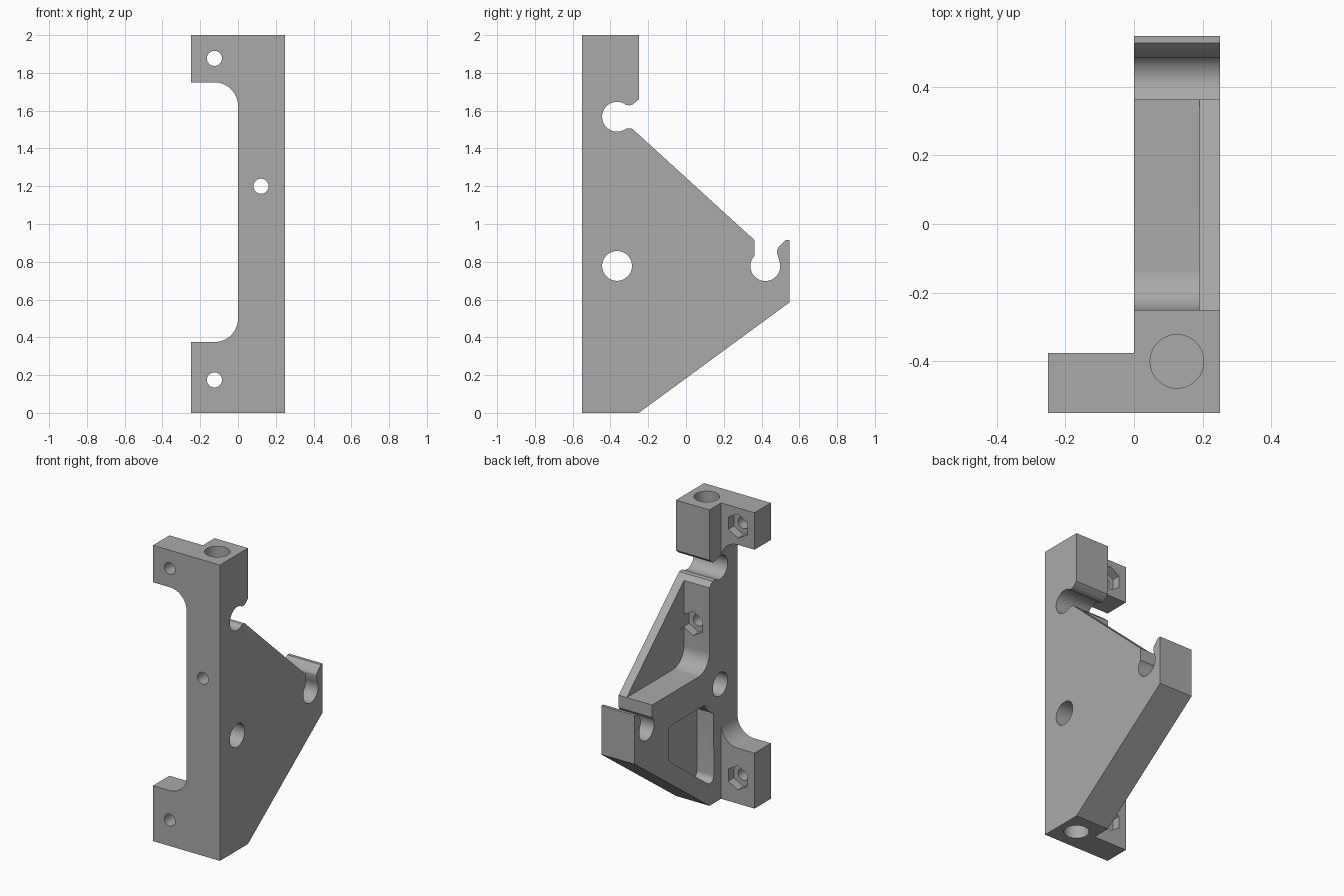
import bpy, bmesh
from math import sin, cos, radians

old = bpy.data.objects.get("Cube")
if old:
    bpy.data.objects.remove(old, do_unlink=True)

grey = bpy.data.materials.new("plain grey")
grey.use_nodes = True
colour = (0.4, 0.4, 0.4, 1)
grey.diffuse_color = colour
grey.node_tree.nodes["Principled BSDF"].inputs["Base Color"].default_value = colour


def arc(u, v, r, start, end, steps=24):
    """Points on an arc, angles in degrees."""
    angles = [radians(start + (end - start) * i / steps) for i in range(steps + 1)]
    return [(u + r * cos(a), v + r * sin(a)) for a in angles]


def circle(u, v, r, sides=48, turn=0):
    return arc(u, v, r, turn, turn + 360, sides)[:-1]


def prism(name, points, axis, lo, hi):
    """Extrude a flat profile along the given axis from lo to hi."""
    place = {"x": lambda u, v, w: (w, u, v),
             "y": lambda u, v, w: (u, w, v),
             "z": lambda u, v, w: (u, v, w)}[axis]
    bm = bmesh.new()
    ends = [[bm.verts.new(place(u, v, w)) for u, v in points] for w in (lo, hi)]
    bm.faces.new(ends[0])
    bm.faces.new(ends[1])
    n = len(points)
    for i in range(n):
        j = (i + 1) % n
        bm.faces.new((ends[0][i], ends[0][j], ends[1][j], ends[1][i]))
    bmesh.ops.recalc_face_normals(bm, faces=bm.faces[:])
    mesh = bpy.data.meshes.new(name)
    bm.to_mesh(mesh)
    bm.free()
    mesh.materials.append(grey)
    ob = bpy.data.objects.new(name, mesh)
    bpy.context.collection.objects.link(ob)
    return ob


def combine(tool, operation="DIFFERENCE"):
    """Apply a boolean to the bracket and discard the tool."""
    bpy.context.view_layer.objects.active = bracket
    mod = bracket.modifiers.new("boolean", "BOOLEAN")
    mod.operation, mod.solver, mod.object = operation, "EXACT", tool
    bpy.ops.object.modifier_apply(modifier=mod.name)
    bpy.data.objects.remove(tool, do_unlink=True)


# Main body: side profile
bracket = prism("bracket_body", [
    (-.55, 0), (-.25, 0), (.548, .585), (.548, .915), (.362, .915),
    (-.25, 1.473), (-.25, 2), (-.55, 2)], "x", 0, .25)

# Screw tabs with filleted inner corners
top_tab = [(-.25, 2), (-.25, 1.75)] + arc(-.125, 1.625, .125, 90, 0) + [(.05, 1.625), (.05, 2)]
low_tab = [(-.25, 0), (-.25, .375)] + arc(-.125, .5, .125, -90, 0) + [(.05, .5), (.05, 0)]
for tab in (top_tab, low_tab):
    combine(prism("tab", tab, "y", -.55, -.375), "UNION")

# Upper pocket, open to the side and top, with a rounded inner corner
combine(prism("upper_pocket", arc(-.13, 1.035, .12, 180, 270) +
              [(.42, .915), (.42, 1.6), (-.25, 1.6)], "x", -.1, .19))

# Lower pocket in the side face, curved around the cross hole
combine(prism("lower_pocket", [(.186, .7)] + arc(-.365, .78, .185, -26, -68, 10) +
              arc(-.255, .19, .042, 180, 300, 8) + [(.186, .47)], "x", -.1, .125))

# Snap-in rod seats
combine(prism("upper_seat", arc(-.365, 1.568, .079, 52, 308, 40) + [
    (-.3, 1.506), (-.284, 1.504), (-.2, 1.4275), (-.2, 1.705),
    (-.25, 1.66), (-.282, 1.633), (-.298, 1.628)], "x", -.02, .3))
combine(prism("outer_seat", arc(.42, .777, .079, 137, 383, 40) + [
    (.483, .845), (.483, .863), (.492, .88), (.528, .916),
    (.528, 1), (.362, 1)], "x", -.02, .3))

# Cross hole
combine(prism("cross_hole", circle(-.365, .778, .079), "x", -.1, .3))

# Blind rod bores at both ends
for lo, hi in ((1.75, 2.1), (-.1, .25)):
    combine(prism("bore", circle(.125, -.4, .078), "z", lo, hi))

# Screw holes with hexagonal nut traps behind
for x, z, back in ((-.125, 1.877, -.375), (-.125, .175, -.375), (.122, 1.2, -.25)):
    combine(prism("screw_hole", circle(x, z, .04, 32), "y", -.6, back + .05))
    combine(prism("nut_trap", circle(x, z, .082, 6, 30), "y", back - .06, back + .05))

# Smooth curved walls, keep edges sharp
bpy.ops.object.select_all(action="DESELECT")
bracket.select_set(True)
bpy.context.view_layer.objects.active = bracket
bpy.ops.object.shade_smooth_by_angle(angle=radians(25))
